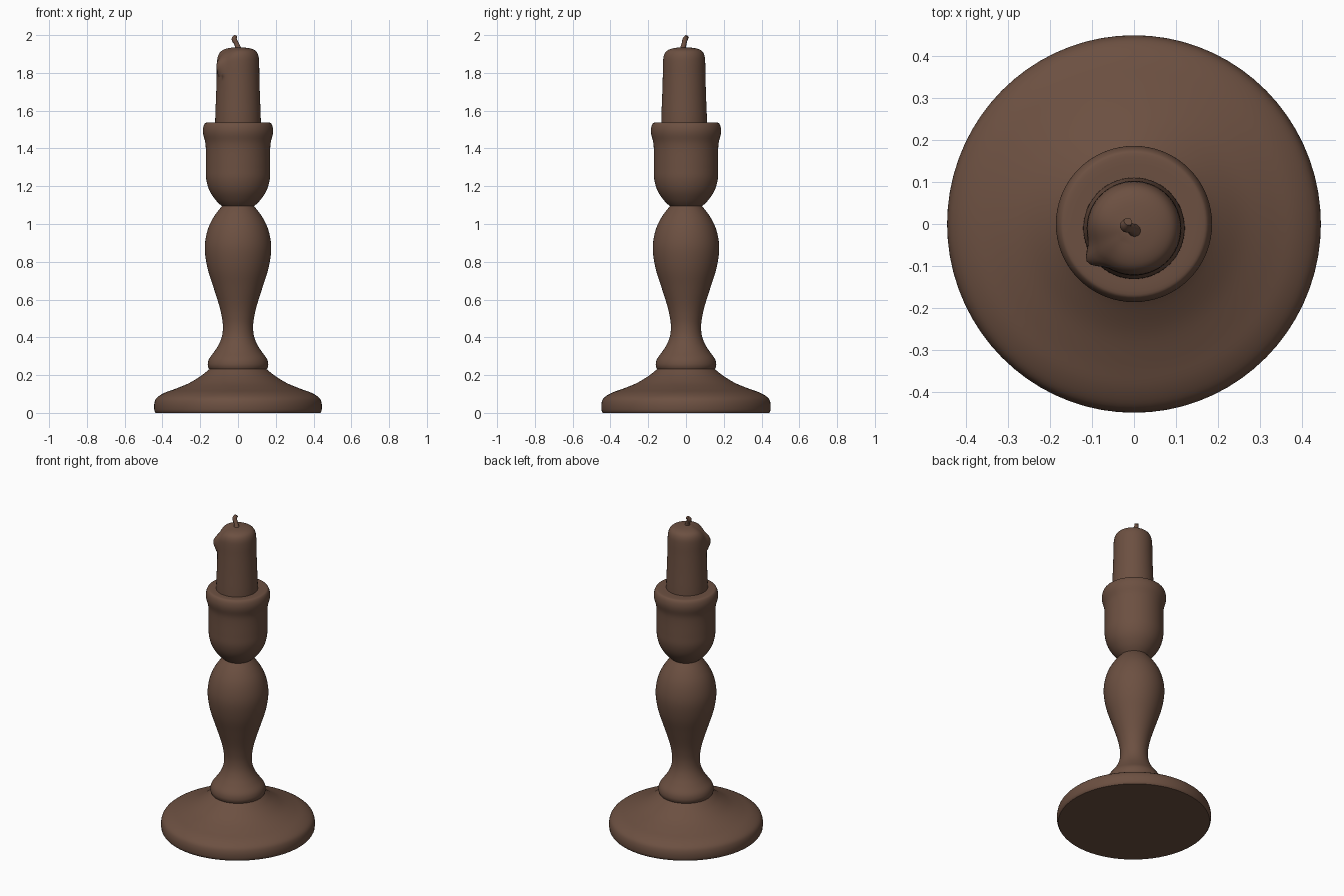
import bpy, bmesh, math
from mathutils import Vector

cube = bpy.data.objects.get("Cube")
if cube:
    bpy.data.objects.remove(cube, do_unlink=True)

brown = bpy.data.materials.new("warm brown")
brown.use_nodes = True
colour = (0.15, 0.08, 0.053, 1)
brown.diffuse_color = colour
brown.node_tree.nodes["Principled BSDF"].inputs["Base Color"].default_value = colour

SIDES = 72


def smooth_path(points, steps=4):
    """Catmull-Rom curve through the profile points."""
    pts = [Vector(p) for p in points]
    pts = [pts[0]] + pts + [pts[-1]]
    out = []
    for a, b, c, d in zip(pts, pts[1:], pts[2:], pts[3:]):
        for i in range(steps):
            t = i / steps
            out.append(0.5 * (2 * b + (c - a) * t + (2 * a - 5 * b + 4 * c - d) * t * t
                              + (3 * b - 3 * c + d - a) * t ** 3))
    return out + [pts[-1]]


def finish(obj, angle=40):
    obj.data.materials.append(brown)
    bpy.ops.object.select_all(action='DESELECT')
    obj.select_set(True)
    bpy.context.view_layer.objects.active = obj
    bpy.ops.object.shade_smooth_by_angle(angle=math.radians(angle))


def lathe(name, points, deform=None):
    """Turn a (radius, height) profile around z and cap both ends."""
    bm = bmesh.new()
    rings = []
    for r, z in smooth_path(points):
        ring = []
        for i in range(SIDES):
            a = math.tau * i / SIDES
            co = Vector((r * math.cos(a), r * math.sin(a), z))
            ring.append(bm.verts.new(deform(co) if deform else co))
        rings.append(ring)
    for low, high in zip(rings, rings[1:]):
        for i in range(SIDES):
            j = (i + 1) % SIDES
            bm.faces.new((low[i], low[j], high[j], high[i]))
    bm.faces.new(rings[0][::-1])
    bm.faces.new(rings[-1])
    mesh = bpy.data.meshes.new(name)
    bm.to_mesh(mesh)
    bm.free()
    obj = bpy.data.objects.new(name, mesh)
    bpy.context.collection.objects.link(obj)
    finish(obj)
    return obj


# Wide domed foot
foot = lathe("foot", [(.436, 0), (.443, .015), (.443, .05), (.43, .08), (.39, .106), (.33, .128),
                      (.26, .157), (.2, .193), (.165, .22), (.15, .233)])
foot.scale.y = 1.01

# Turned stem with collar, narrow neck and bulb
lathe("stem", [(.148, .225), (.157, .24), (.16, .26), (.152, .288), (.125, .325), (.1, .365),
               (.084, .41), (.08, .46), (.086, .51), (.1, .57), (.13, .665), (.16, .76),
               (.175, .85), (.172, .92), (.153, .99), (.12, 1.05), (.08, 1.1)])

# Candle cup with flared rim
lathe("cup", [(.08, 1.09), (.115, 1.123), (.15, 1.175), (.168, 1.235), (.17, 1.3), (.17, 1.38),
              (.173, 1.43), (.184, 1.475), (.185, 1.505), (.177, 1.53), (.16, 1.538), (.1, 1.538)])


def melt(co):
    """Lean the candle forward and swell a wax drip on its front right edge."""
    out = co.copy()
    h = max(0, (co.z - 1.53) / .4)
    out.y -= .01
    if co.xy.length > .03:
        diff = math.atan2(co.y, co.x) - math.atan2(-.08, -.11)
        diff = math.atan2(math.sin(diff), math.cos(diff))
        edge = min(1, co.xy.length / .1)
        lump = math.exp(-(diff / .22) ** 2) * math.exp(-((co.z - 1.86) / .055) ** 2)
        out.xy += co.xy.normalized() * .026 * lump * edge
        # slight sag of the rim beside the drip
        out.z -= .03 * h * edge ** 2 * math.exp(-(diff / .6) ** 2) * (co.z > 1.8)
    return out


lathe("candle", [(.121, 1.52), (.12, 1.58), (.116, 1.68), (.113, 1.78), (.112, 1.85),
                 (.108, 1.89), (.095, 1.915), (.07, 1.928), (.035, 1.934), (.004, 1.936)], melt)

# Bent wick
curve = bpy.data.curves.new("wick", 'CURVE')
curve.dimensions = '3D'
curve.bevel_depth = .014
curve.bevel_resolution = 3
curve.use_fill_caps = True
spline = curve.splines.new('BEZIER')
path = [((.005, -.018, 1.92), 1.2), ((-.008, -.01, 1.955), .9), ((-.02, -.004, 1.978), 1),
        ((-.014, .006, 1.994), .75)]
spline.bezier_points.add(len(path) - 1)
for point, (co, radius) in zip(spline.bezier_points, path):
    point.co = co
    point.radius = radius
    point.handle_left_type = point.handle_right_type = 'AUTO'
wick_curve = bpy.data.objects.new("wick_path", curve)
bpy.context.collection.objects.link(wick_curve)
wick_mesh = bpy.data.meshes.new_from_object(wick_curve.evaluated_get(
    bpy.context.evaluated_depsgraph_get()))
bpy.data.objects.remove(wick_curve, do_unlink=True)
wick = bpy.data.objects.new("wick", wick_mesh)
bpy.context.collection.objects.link(wick)
wick_mesh.materials.clear()
finish(wick, 50)
